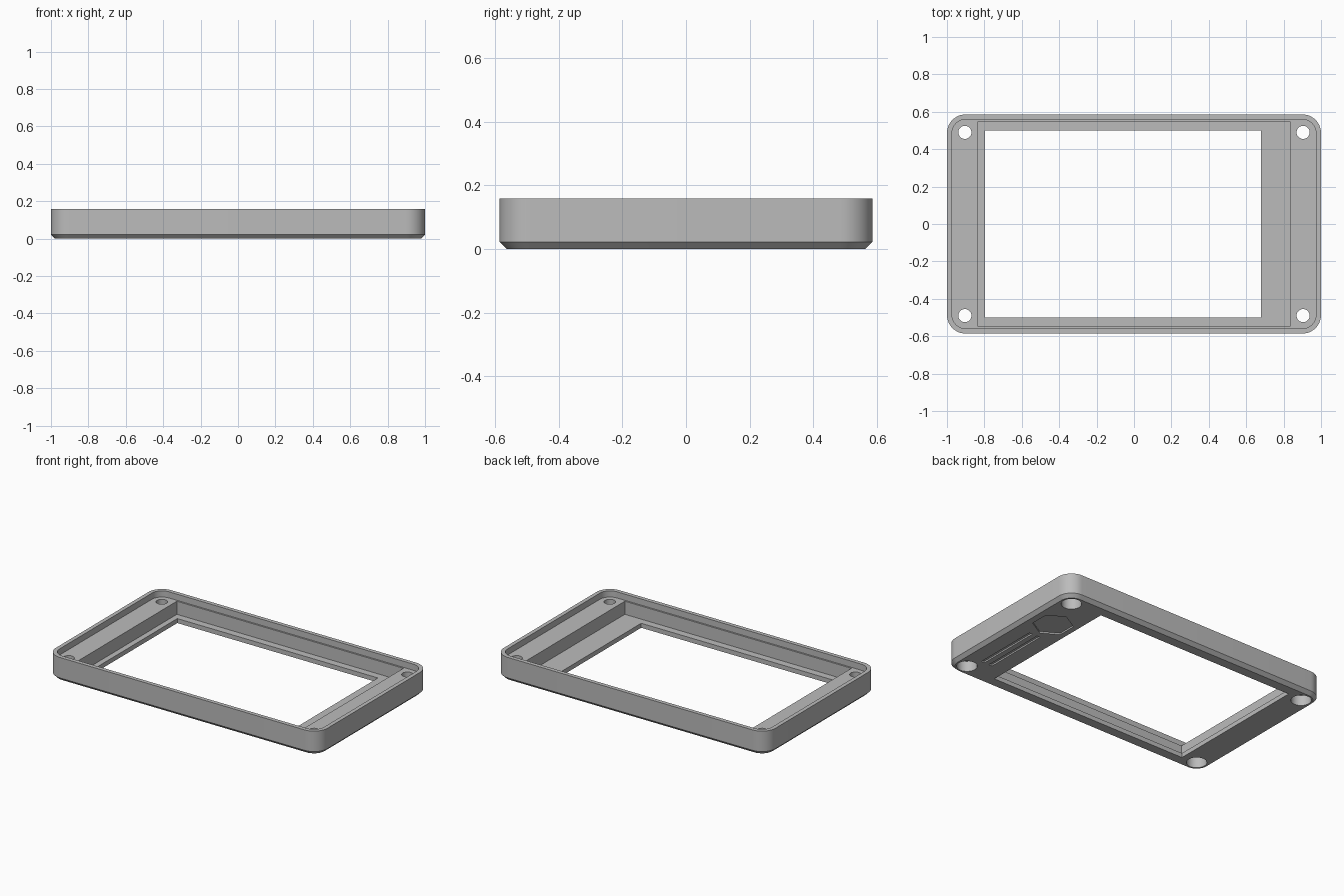
import bpy, bmesh, math

if "Cube" in bpy.data.objects:
    bpy.data.objects.remove(bpy.data.objects["Cube"], do_unlink=True)

# Single plastic colour
grey = bpy.data.materials.new("grey_plastic")
grey.use_nodes = True
grey.diffuse_color = (0.5, 0.5, 0.5, 1)
grey.node_tree.nodes["Principled BSDF"].inputs["Base Color"].default_value = (0.5, 0.5, 0.5, 1)


def rounded_rect(hx, hy, r, steps=12):
    """Outline of a rectangle with rounded corners, counter-clockwise."""
    pts = []
    for i, (sx, sy) in enumerate(((1, 1), (-1, 1), (-1, -1), (1, -1))):
        for k in range(steps + 1):
            a = (i + k / steps) * math.pi / 2
            pts.append((sx * (hx - r) + r * math.cos(a), sy * (hy - r) + r * math.sin(a)))
    return pts


def polygon(x, y, r, sides, start=0.0):
    step = math.tau / sides
    return [(x + r * math.cos(start + i * step), y + r * math.sin(start + i * step))
            for i in range(sides)]


def box(x0, x1, y0, y1):
    return [(x0, y0), (x1, y0), (x1, y1), (x0, y1)]


def loft(name, sections):
    """Closed solid through (outline, height) sections."""
    bm = bmesh.new()
    rings = [[bm.verts.new((x, y, z)) for x, y in pts] for pts, z in sections]
    n = len(rings[0])
    for low, high in zip(rings, rings[1:]):
        for i in range(n):
            j = (i + 1) % n
            bm.faces.new((low[i], low[j], high[j], high[i]))
    bm.faces.new(rings[0][::-1])
    bm.faces.new(rings[-1])
    mesh = bpy.data.meshes.new(name)
    bm.to_mesh(mesh)
    bm.free()
    obj = bpy.data.objects.new(name, mesh)
    bpy.context.collection.objects.link(obj)
    mesh.materials.append(grey)
    return obj


def cut(target, outline, z0, z1):
    """Remove a prism from the target."""
    cutter = loft("cutter", [(outline, z0), (outline, z1)])
    cutter.hide_render = True
    mod = target.modifiers.new("cut", 'BOOLEAN')
    mod.operation, mod.solver, mod.object = 'DIFFERENCE', 'EXACT', cutter
    bpy.context.view_layer.objects.active = target
    bpy.ops.object.modifier_apply(modifier=mod.name)
    bpy.data.objects.remove(cutter, do_unlink=True)


# Outer shell with a chamfered lower edge
W, D, H, CH, R = 1.0, 0.586, 0.158, 0.022, 0.1
SHELF, FLOOR, OVER = 0.117, 0.03, 0.3
frame = loft("bezel_frame", [
    (rounded_rect(W - CH, D - CH, R - CH), 0),
    (rounded_rect(W, D, R), CH),
    (rounded_rect(W, D, R), H),
])

# Lid recess, screen pocket and window opening
cut(frame, rounded_rect(W - 0.027, D - 0.027, R - 0.027), SHELF, OVER)
cut(frame, box(-0.834, 0.834, -0.548, 0.548), FLOOR, OVER)
cut(frame, box(-0.797, 0.68, -0.5, 0.5), -OVER, OVER)

# Corner screw holes, counterbored from below
for sx in (-1, 1):
    for sy in (-1, 1):
        cut(frame, polygon(sx * 0.904, sy * 0.49, 0.035, 32), -OVER, OVER)
        cut(frame, polygon(sx * 0.904, sy * 0.49, 0.062, 32), -OVER, 0.07)

# Shallow underside grooves and hexagonal recess on the wide border
for x in (0.802, 0.862):
    cut(frame, box(x - 0.012, x + 0.012, -0.39, 0.06), -OVER, 0.01)
cut(frame, polygon(0.826, 0.225, 0.125, 6, math.pi / 2), -OVER, 0.01)

# Smooth rounded corners, crisp edges
bpy.ops.object.select_all(action='DESELECT')
frame.select_set(True)
bpy.context.view_layer.objects.active = frame
bpy.ops.object.shade_smooth_by_angle(angle=math.radians(30))
